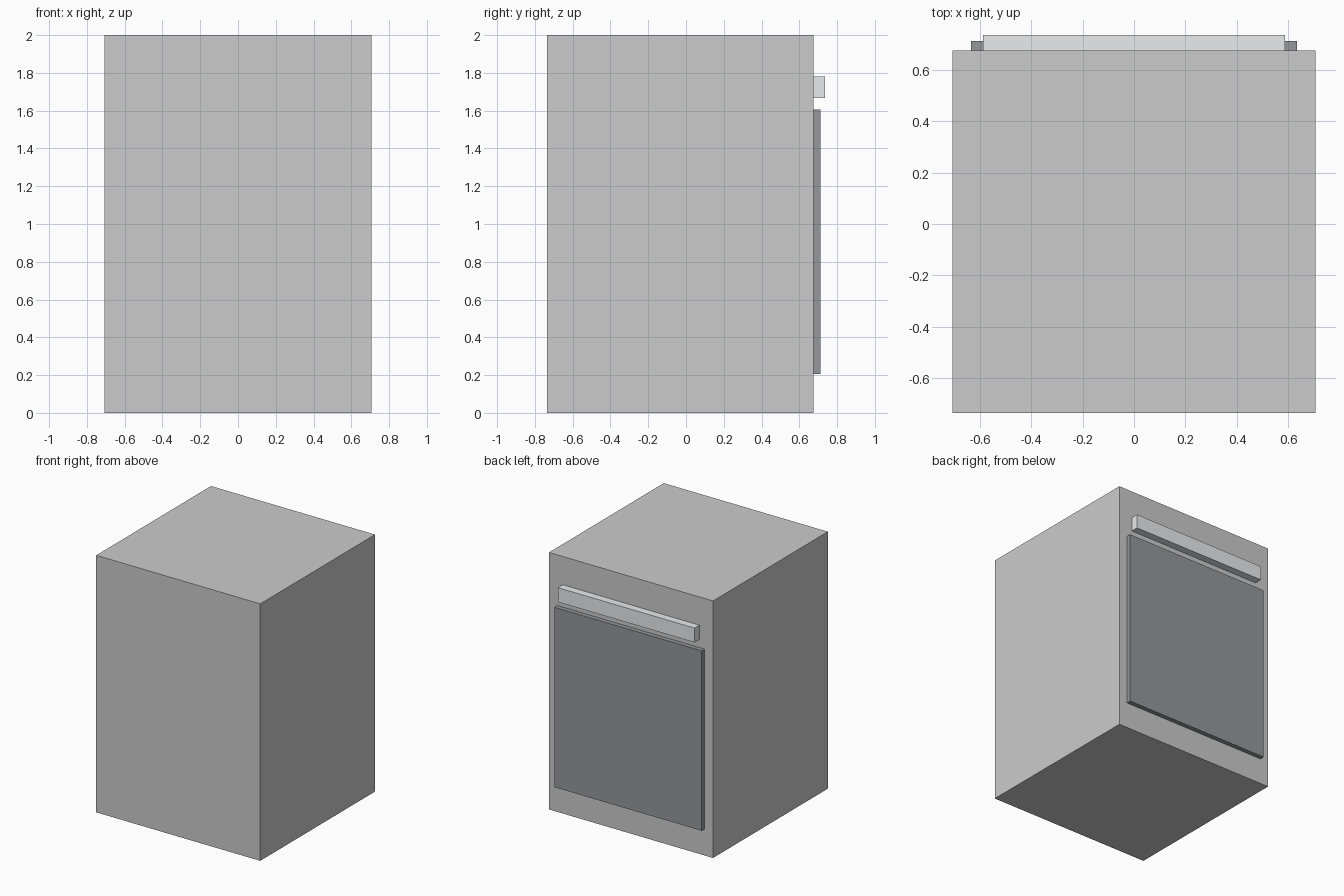
import bpy

if "Cube" in bpy.data.objects:
    bpy.data.objects.remove(bpy.data.objects["Cube"])


def box(name, x, y, z, color=None):
    """Box spanning the given (min, max) ranges."""
    spans = (x, y, z)
    bpy.ops.mesh.primitive_cube_add(size=1, location=[(a + b) / 2 for a, b in spans])
    ob = bpy.context.object
    ob.name = name
    ob.scale = [b - a for a, b in spans]
    bpy.ops.object.transform_apply(location=False, rotation=False, scale=True)
    if color:
        mat = bpy.data.materials.new(name + "_grey")
        mat.diffuse_color = color
        mat.use_nodes = True
        mat.node_tree.nodes["Principled BSDF"].inputs["Base Color"].default_value = mat.diffuse_color
        ob.data.materials.append(mat)
    return ob


BACK = 0.676  # plane the door and control strip sit on

# Cabinet
box("cabinet_body", (-0.706, 0.706), (-0.735, BACK), (0, 2))
# Raised dark door panel
box("door_panel", (-0.634, 0.634), (BACK, 0.712), (0.206, 1.606), (0.3, 0.31, 0.33, 1))
# Bar above the door
box("handle_bar", (-0.588, 0.588), (BACK, 0.735), (1.668, 1.78), (0.82, 0.83, 0.85, 1))
